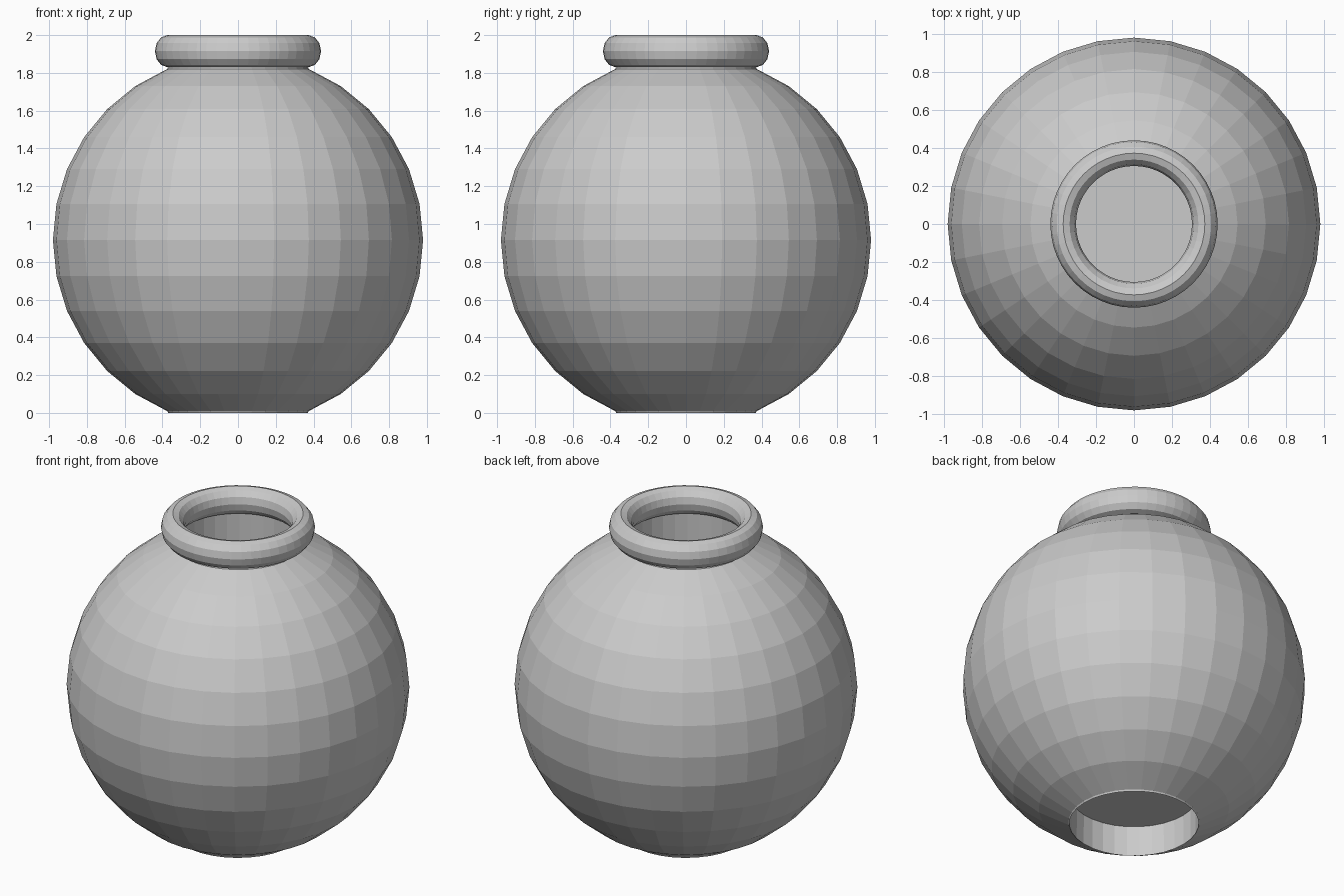
import bpy, bmesh, math

if "Cube" in bpy.data.objects:
    bpy.data.objects.remove(bpy.data.objects["Cube"])

R, ZC, SEG = 0.98, 0.915, 32


def lathe(name, profile, seg):
    """Revolve an (r, z) profile about z; both ends are closed with flat discs."""
    bm = bmesh.new()
    rings = []
    for r, z in profile:
        rings.append([bm.verts.new((r * math.cos(2 * math.pi * i / seg),
                                    r * math.sin(2 * math.pi * i / seg), z))
                      for i in range(seg)])
    for a, b in zip(rings, rings[1:]):
        for i in range(seg):
            j = (i + 1) % seg
            bm.faces.new((a[i], a[j], b[j], b[i]))
    bm.faces.new(rings[0])
    bm.faces.new(rings[-1])
    bmesh.ops.recalc_face_normals(bm, faces=bm.faces)
    me = bpy.data.meshes.new(name)
    bm.to_mesh(me)
    bm.free()
    ob = bpy.data.objects.new(name, me)
    bpy.context.collection.objects.link(ob)
    return ob


# Round body: faceted sphere with a sunken disc at the base and in the mouth
step = math.pi / 16
sphere = [(R * math.cos(k * step), ZC + R * math.sin(k * step)) for k in range(-6, 7)]
base = [(0.367, 0.19), (0.37, 0.0)]
mouth = [(0.37, 1.835), (0.36, 1.835), (0.36, 1.64)]
lathe("pot_body", base + sphere + mouth, SEG)

# Rolled rim around the mouth
bpy.ops.mesh.primitive_torus_add(major_radius=0.3725, minor_radius=0.0675,
                                 major_segments=48, minor_segments=12,
                                 location=(0, 0, 1.915))
rim = bpy.context.object
rim.name = "rolled_rim"
rim.scale.z = 0.085 / 0.0675
